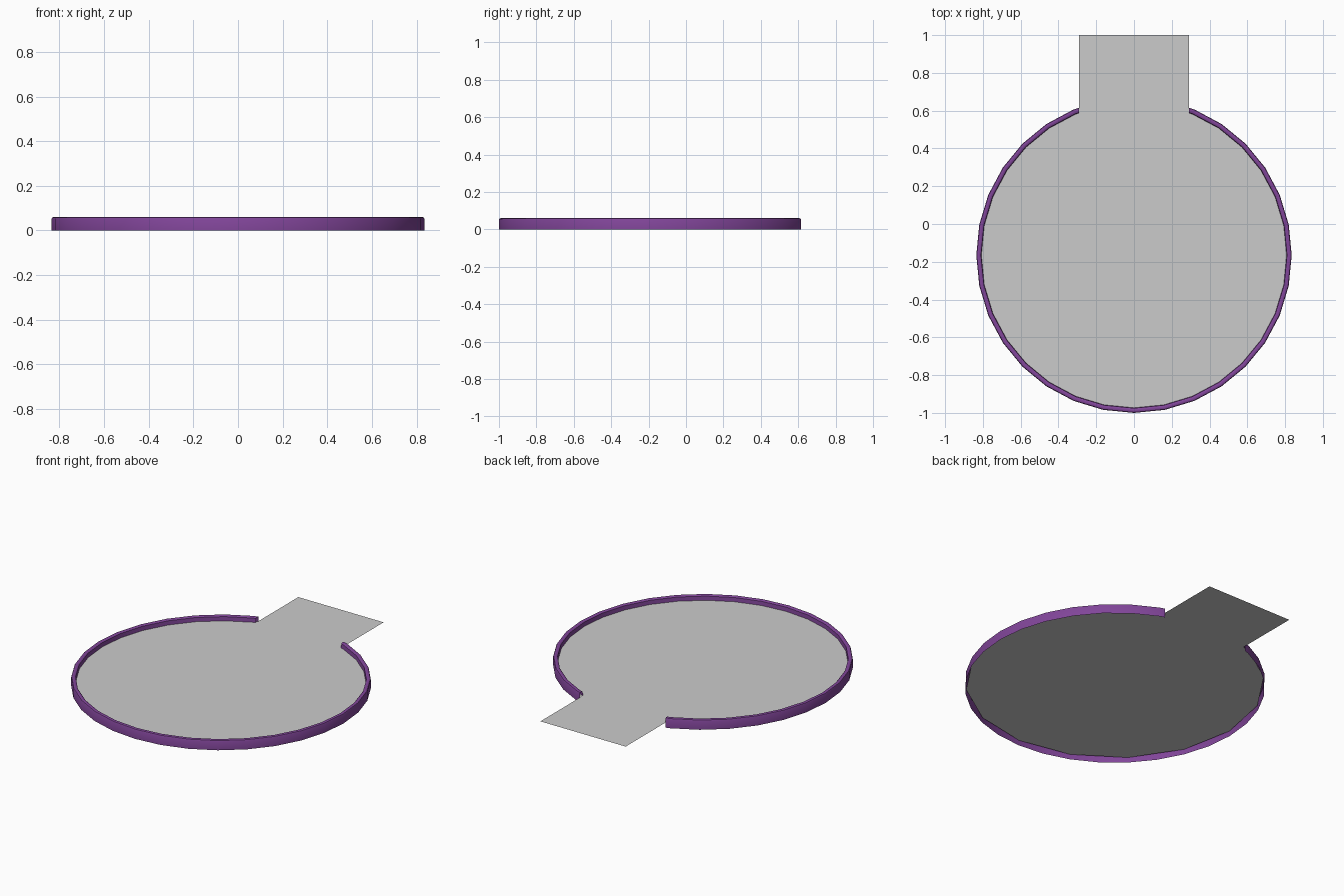
import bpy, bmesh, math

if "Cube" in bpy.data.objects:
    bpy.data.objects.remove(bpy.data.objects["Cube"])

CY = -0.165          # centre of the round part
R = 0.835            # outer radius
HALF = 0.29          # half width of the tab
FLOOR_Z = 0.03


def polar(r, deg):
    a = math.radians(deg)
    return r * math.cos(a), CY + r * math.sin(a)


def make_object(name, bm):
    mesh = bpy.data.meshes.new(name)
    bm.to_mesh(mesh)
    bm.free()
    ob = bpy.data.objects.new(name, mesh)
    bpy.context.collection.objects.link(ob)
    return ob


# Raised rim: open-bottomed profile swept round a 32-sided circle,
# both ends trimmed flush with the sides of the tab
profile = [(R, 0), (R, 0.052), (R - 0.003, 0.058), (R - 0.009, 0.06),
           (R - 0.019, 0.06), (R - 0.025, 0.055), (R - 0.027, FLOOR_Z)]
step = 360 / 32


def rim_point(r, k):
    x, y = polar(r, k * step)
    if k in (9, 39):
        x0, y0 = polar(r, (10 if k == 9 else 38) * step)
        cut = math.copysign(HALF, x0)
        t = (cut - x0) / (x - x0)
        x, y = cut, y0 + t * (y - y0)
    return x, y


bm = bmesh.new()
rows = [[bm.verts.new((*rim_point(r, k), z)) for r, z in profile]
        for k in range(9, 40)]
for a, b in zip(rows, rows[1:]):
    for j in range(len(profile) - 1):
        bm.faces.new((a[j], b[j], b[j + 1], a[j + 1]))
rim = make_object("rim", bm)
purple = bpy.data.materials.new("purple")
purple.diffuse_color = (0.22, 0.06, 0.32, 1)
purple.use_nodes = True
purple.node_tree.nodes["Principled BSDF"].inputs["Base Color"].default_value = purple.diffuse_color
rim.data.materials.append(purple)
bpy.context.view_layer.objects.active = rim
rim.select_set(True)
bpy.ops.object.shade_smooth_by_angle(angle=math.radians(40))

# Thin floor: 16-sided disc, flat where the rectangular tab joins
bm = bmesh.new()
disc = [bm.verts.new((*polar(R - 0.003, k * 22.5), FLOOR_Z)) for k in range(5, 20)]
joint_y = disc[0].co.y
tab = [bm.verts.new((x, y, FLOOR_Z)) for x, y in
       ((HALF, joint_y), (HALF, 1), (-HALF, 1), (-HALF, joint_y))]
bm.faces.new(disc + [tab[0], tab[3]])
bm.faces.new(tab)
make_object("floor", bm)
